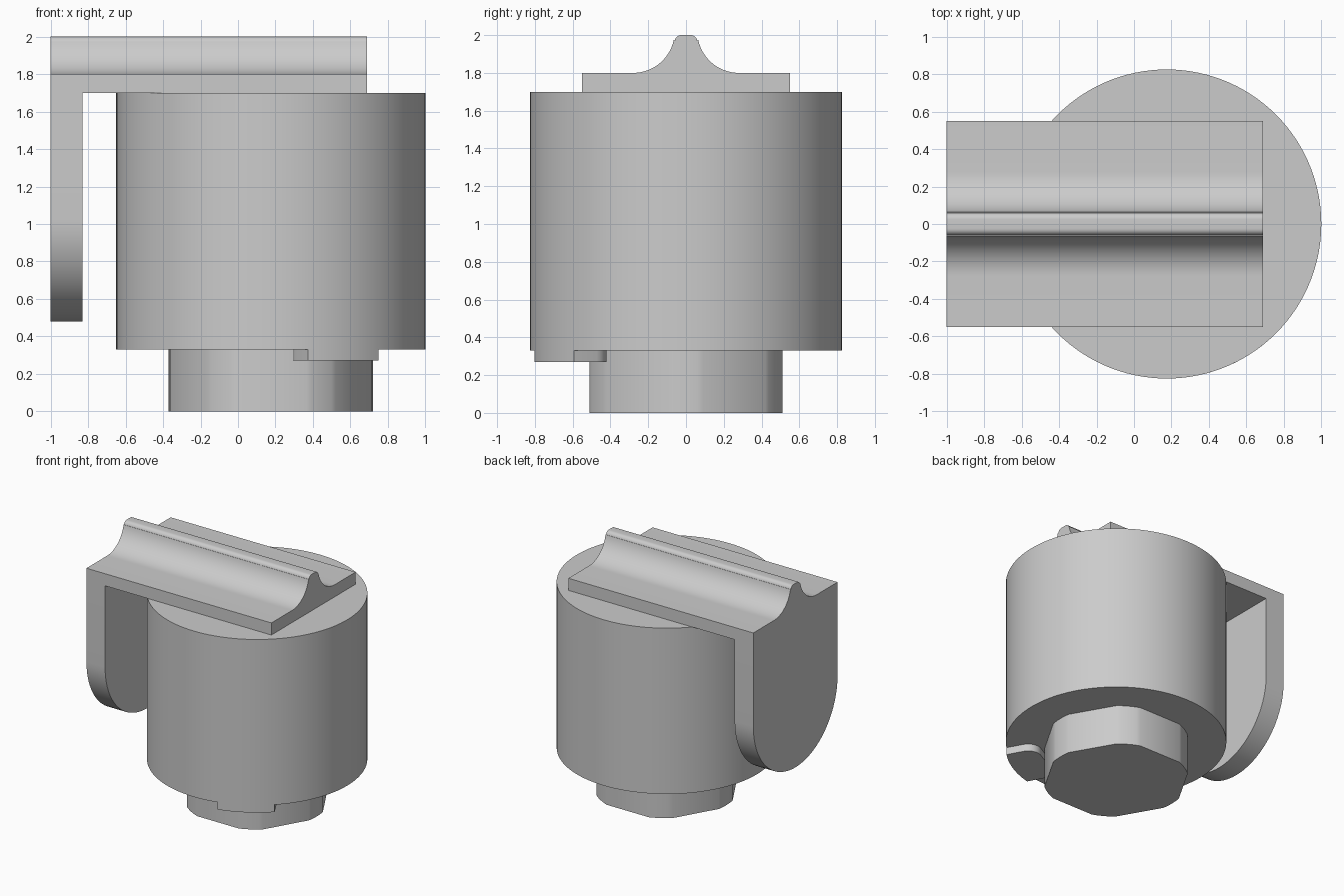
import bpy, bmesh
from math import cos, sin, pi, radians
from mathutils import Matrix, Vector

if "Cube" in bpy.data.objects:
    bpy.data.objects.remove(bpy.data.objects["Cube"])

grey = bpy.data.materials.new("plain grey")
grey.use_nodes = True
COLOUR = (0.6, 0.6, 0.6, 1)
grey.diffuse_color = COLOUR
grey.node_tree.nodes["Principled BSDF"].inputs["Base Color"].default_value = COLOUR

AXIS_X = 0.175      # centre line of the body
BODY_R = 0.825
BODY_BASE = 0.33


def arc(cx, cy, r, a0, a1, steps):
    """Points along a circular arc, angles in degrees."""
    return [(cx + r * cos(radians(a0 + (a1 - a0) * i / steps)),
             cy + r * sin(radians(a0 + (a1 - a0) * i / steps)))
            for i in range(steps + 1)]


def extrude(name, outline, lo, hi, along="z"):
    """Solid from a closed outline: (x, y) along z, or (y, z) along x."""
    place = (lambda p, h: (p[0], p[1], h)) if along == "z" else (lambda p, h: (h, p[0], p[1]))
    bm = bmesh.new()
    base = bm.faces.new([bm.verts.new(place(p, lo)) for p in outline])
    top = bmesh.ops.extrude_face_region(bm, geom=[base])["geom"]
    shift = Vector(place((0, 0), hi - lo))
    bmesh.ops.translate(bm, vec=shift, verts=[v for v in top if isinstance(v, bmesh.types.BMVert)])
    bmesh.ops.recalc_face_normals(bm, faces=bm.faces)
    mesh = bpy.data.meshes.new(name)
    bm.to_mesh(mesh)
    bm.free()
    obj = bpy.data.objects.new(name, mesh)
    bpy.context.collection.objects.link(obj)
    mesh.materials.append(grey)
    bpy.ops.object.select_all(action="DESELECT")
    obj.select_set(True)
    bpy.context.view_layer.objects.active = obj
    bpy.ops.object.shade_smooth_by_angle(angle=radians(30))
    return obj


# Main cylinder
extrude("body", arc(AXIS_X, 0, BODY_R, 0, 357, 119), BODY_BASE, 1.7)

# Hexagonal stem whose corners are turned down to a circle
stem = []
for k in range(6):
    stem += arc(AXIS_X, 0, 0.545, 60 * k - 9.5, 60 * k + 9.5, 6)
extrude("hex_stem", stem, 0, BODY_BASE)

# Stop tab under the body: outer end flush with the cylinder, inner end rounded
HALF, INNER, FILLET = 0.215, 0.56, 0.1
tab = arc(0, 0, BODY_R, -15.1, 15.1, 10)
tab += arc(INNER + FILLET, HALF - FILLET, FILLET, 90, 180, 8)
tab += arc(INNER + FILLET, FILLET - HALF, FILLET, 180, 270, 8)
turn = Matrix.Rotation(radians(-61), 2)
tab = [(p.x + AXIS_X, p.y) for p in (turn @ Vector(q) for q in tab)]
extrude("stop_tab", tab, 0.27, BODY_BASE)

# Top plate with a concave-sided ridge along its length
right_half = [(0.55, 1.7), (0.55, 1.8)]
right_half += arc(0.28, 2.02, 0.22, 270, 192, 16)
right_half += arc(0.025, 1.965, 0.035, 12, 90, 6)
profile = right_half + [(-y, z) for y, z in reversed(right_half)]
extrude("ridged_top_plate", profile, -1, 0.69, along="x")

# Hanging side plate with a semicircular lower end
side = [(0.55, 1.75), (-0.55, 1.75)] + arc(0, 1.03, 0.55, 180, 360, 48)
extrude("hanging_side_plate", side, -1, -0.83, along="x")
